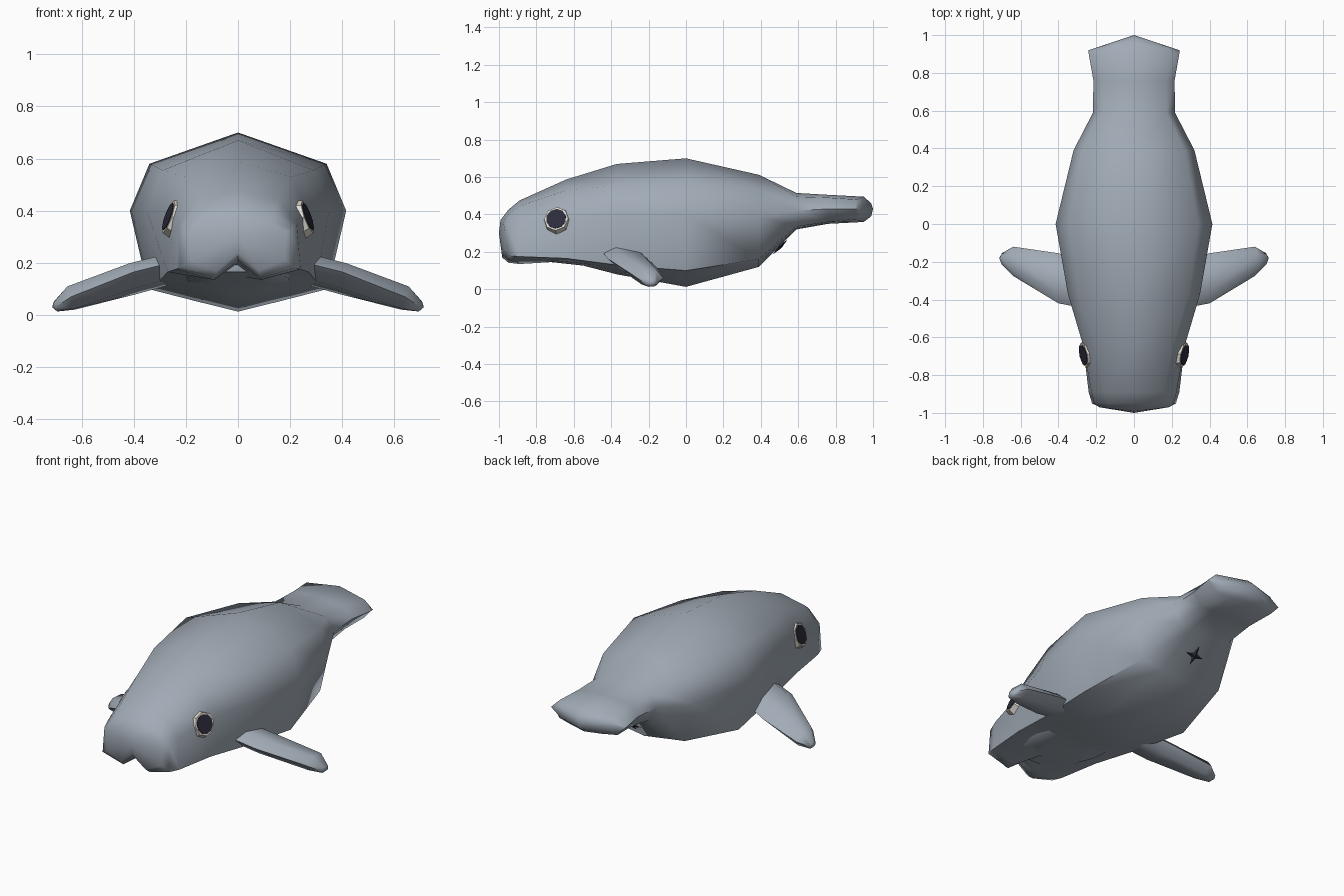
import bpy, bmesh, math
from mathutils import Vector

if "Cube" in bpy.data.objects:
    bpy.data.objects.remove(bpy.data.objects["Cube"], do_unlink=True)


def material(name, rgb):
    m = bpy.data.materials.new(name)
    m.use_nodes = True
    m.diffuse_color = (*rgb, 1)
    bsdf = m.node_tree.nodes["Principled BSDF"]
    bsdf.inputs["Base Color"].default_value = (*rgb, 1)
    bsdf.inputs["Roughness"].default_value = 0.8
    return m


GREY = material("blue_grey_skin", (0.36, 0.41, 0.47))
WHITE = material("eye_white", (0.75, 0.73, 0.65))
DARK = material("dark_navy", (0.026, 0.024, 0.045))


def finish(name, bm, mat, angle):
    bmesh.ops.recalc_face_normals(bm, faces=bm.faces)
    me = bpy.data.meshes.new(name)
    bm.to_mesh(me)
    bm.free()
    me.materials.append(mat)
    ob = bpy.data.objects.new(name, me)
    bpy.context.collection.objects.link(ob)
    bpy.ops.object.select_all(action='DESELECT')
    ob.select_set(True)
    bpy.context.view_layer.objects.active = ob
    if angle:
        bpy.ops.object.shade_smooth_by_angle(angle=math.radians(angle))
    return ob


def loft(name, rings, ends, mat, angle=60):
    """Skin closed rings and fan each end to a centre point."""
    bm = bmesh.new()
    loops = [[bm.verts.new(p) for p in r] for r in rings]
    n = len(loops[0])
    for a, b in zip(loops, loops[1:]):
        for i in range(n):
            j = (i + 1) % n
            bm.faces.new((a[i], a[j], b[j], b[i]))
    for ring, tip in zip((loops[0], loops[-1]), ends):
        c = bm.verts.new(tip)
        for i in range(n):
            bm.faces.new((ring[i], ring[(i + 1) % n], c))
    return finish(name, bm, mat, angle)


def body_ring(y, bow, top, pairs, bottom):
    """Symmetric ring; bow sweeps the sides back along y."""
    right = [(x, y - bow * x, z) for x, z in pairs]
    left = [(-x, yy, z) for x, yy, z in reversed(right)]
    return [(0, y, top)] + right + [(0, y, bottom)] + left


# Body: muzzle with split upper lip, round trunk, flat tail
rings = [
    body_ring(-0.992, -0.12, 0.37, [(.12, .36), (.185, .32), (.18, .21), (.08, .17)], 0.24),
    body_ring(-0.95, 0, 0.425, [(.14, .40), (.21, .33), (.222, .18), (.085, .142)], 0.21),
    body_ring(-0.89, 0, 0.475, [(.155, .445), (.225, .35), (.24, .175), (.09, .135)], 0.20),
    body_ring(-0.64, 0, 0.587, [(.205, .53), (.27, .39), (.27, .165), (.12, .15)], 0.15),
    body_ring(-0.37, 0, 0.67, [(.29, .555), (.35, .40), (.30, .13), (.15, .105)], 0.08),
    body_ring(0, 0, 0.70, [(.34, .58), (.415, .40), (.345, .10), (.17, .055)], 0.013),
    body_ring(0.39, 0, 0.612, [(.27, .535), (.32, .39), (.265, .16), (.13, .14)], 0.12),
    body_ring(0.59, 0, 0.515, [(.17, .495), (.217, .42), (.17, .335), (.09, .325)], 0.32),
    body_ring(0.76, 0, 0.505, [(.17, .49), (.215, .43), (.17, .36), (.09, .355)], 0.35),
    body_ring(0.95, 0.2, 0.495, [(.19, .48), (.24, .43), (.19, .375), (.10, .365)], 0.36),
    body_ring(0.99, 0.29, 0.46, [(.17, .452), (.24, .43), (.17, .40), (.09, .395)], 0.39),
]
loft("body", rings, [(0, -1.0, 0.30), (0, 1.0, 0.43)], GREY)

# Lower jaw tucked under the lips
jaw = [body_ring(y, 0, 0.24, [(w * .6, .23), (w, .19), (w * .85, z + .01), (w * .4, z)], z)
       for y, w, z in [(-0.84, .12, .165), (-0.72, .19, .145), (-0.58, .23, .13), (-0.40, .22, .11)]]
loft("lower_jaw", jaw, [(0, -0.85, .20), (0, -0.38, .18)], GREY)


# Flippers: x, leading (y, z), trailing (y, z), half thickness
sections = [(.24, -.45, .205, -.20, .16, .045),
            (.40, -.42, .165, -.155, .115, .046),
            (.64, -.275, .07, -.12, .06, .042),
            (.70, -.215, .03, -.155, .035, .018)]


def flipper_ring(s, side):
    x, y0, z0, y1, z1, t = s
    pts = []
    for u, v in [(0, 0), (.25, 1), (.75, 1), (1, 0), (.75, -1), (.25, -1)]:
        # thickness leans outward, square to the drooping flipper
        pts.append((side * (x + v * t * .35), y0 + (y1 - y0) * u, z0 + (z1 - z0) * u + v * t))
    return pts


for side, label in ((1, "left"), (-1, "right")):
    loft(label + "_flipper", [flipper_ring(s, side) for s in sections],
         [(side * .22, -.32, .18), (side * .713, -.18, .03)], GREY)

    # Eyes: pale octagon with a dark pupil plate on top
    normal = Vector((side, -0.22, 0.36)).normalized()
    centre = Vector((side * .248, -.69, .37))
    rot = normal.to_track_quat('Z', 'Y')
    for name, r, r_top, sides, depth, lift, mat in (
            ("eye_white", .076, .066, 8, .034, .004, WHITE),
            ("pupil", .055, .055, 10, .008, .020, DARK)):
        bm = bmesh.new()
        bmesh.ops.create_cone(bm, cap_ends=True, segments=sides, radius1=r, radius2=r_top, depth=depth)
        for v in bm.verts:
            v.co = rot @ v.co + centre + normal * lift
        finish(label + "_" + name, bm, mat, 0)

# Four-pointed dark star under the tail base
bm = bmesh.new()
slope = Vector((0, .20, .20)).normalized()
out = Vector((0, .20, -.20)).normalized()
mid = Vector((0, .50, .23))
rim = []
for i in range(8):
    a = i * math.pi / 4
    r = .055 if i % 2 == 0 else .018
    rim.append(bm.verts.new(mid + Vector((1, 0, 0)) * r * math.cos(a) + slope * r * math.sin(a) + out * .006))
for lift in (.014, -.008):
    c = bm.verts.new(mid + out * lift)
    for i in range(8):
        bm.faces.new((rim[i], rim[(i + 1) % 8], c))
finish("belly_star", bm, DARK, 0)
